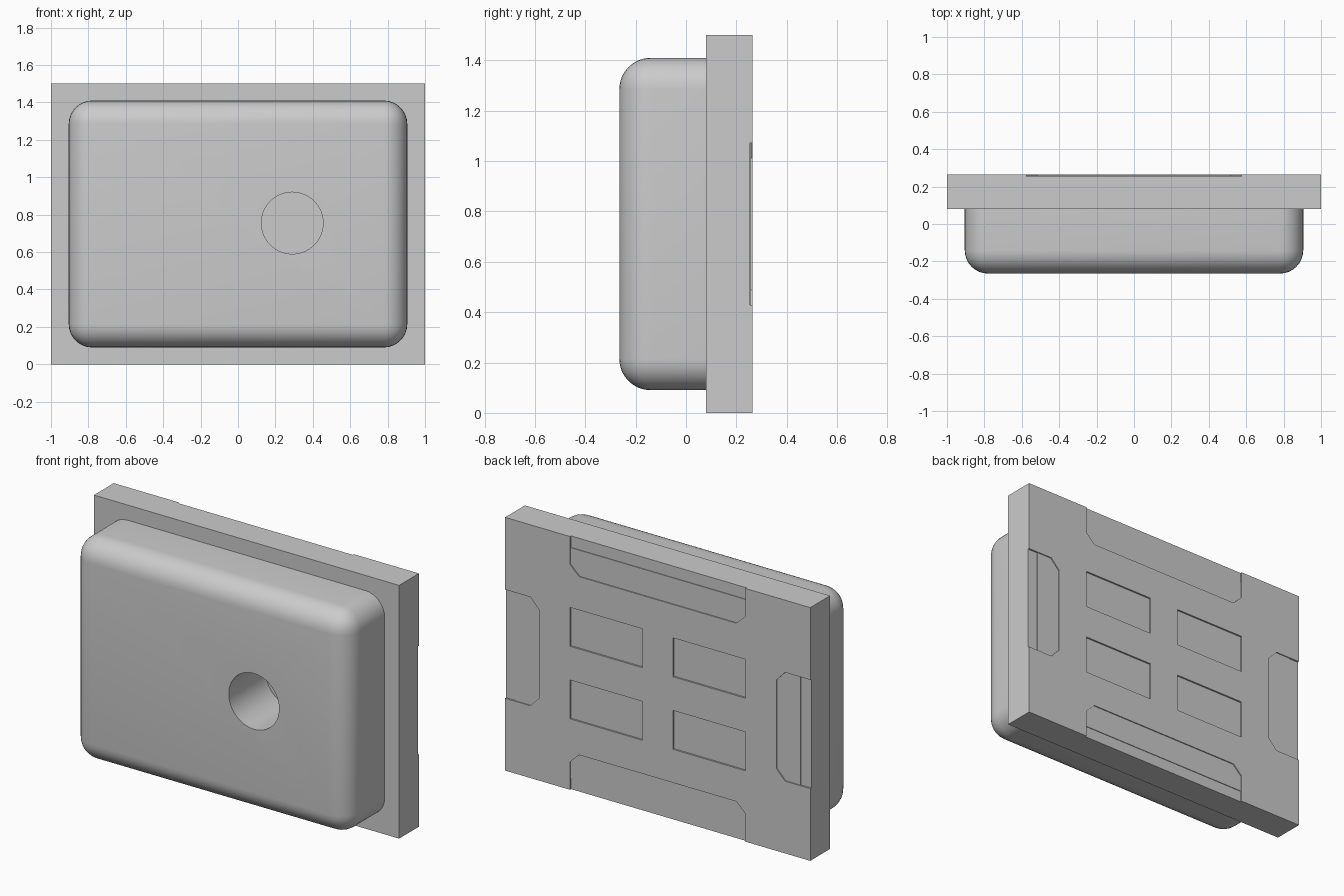
import bpy, bmesh, math
from mathutils import Vector

cube = bpy.data.objects.get("Cube")
if cube:
    bpy.data.objects.remove(cube, do_unlink=True)

HEIGHT, MID = 1.5, 0.75
FRONT, JOINT, BACK = -0.265, 0.08, 0.265
SHALLOW, DEEP = 0.006, 0.01


def finish(name, bm):
    bmesh.ops.recalc_face_normals(bm, faces=bm.faces)
    mesh = bpy.data.meshes.new(name)
    bm.to_mesh(mesh)
    bm.free()
    obj = bpy.data.objects.new(name, mesh)
    bpy.context.collection.objects.link(obj)
    return obj


def prism(name, outline, y0, y1):
    """Extrude an (x, z) outline from y0 to y1."""
    bm = bmesh.new()
    face = bm.faces.new([bm.verts.new((x, y0, z)) for x, z in outline])
    ext = bmesh.ops.extrude_face_region(bm, geom=[face])["geom"]
    verts = [v for v in ext if isinstance(v, bmesh.types.BMVert)]
    bmesh.ops.translate(bm, verts=verts, vec=Vector((0, y1 - y0, 0)))
    return finish(name, bm)


def rect(x0, x1, z0, z1):
    return [(x0, z0), (x1, z0), (x1, z1), (x0, z1)]


def cut(target, cutter):
    cutter.hide_render = True
    mod = target.modifiers.new("cut", "BOOLEAN")
    mod.operation, mod.solver, mod.object = "DIFFERENCE", "EXACT", cutter
    bpy.context.view_layer.objects.active = target
    bpy.ops.object.modifier_apply(modifier=mod.name)
    bpy.data.objects.remove(cutter, do_unlink=True)


def pocket(outline, depth):
    cut(base_plate, prism("pocket_cutter", outline, BACK - depth, BACK + 0.1))


# Base plate
base_plate = prism("base_plate", rect(-1, 1, 0, HEIGHT), JOINT, BACK)

# Four rectangular pockets in the back
for sx in (-1, 1):
    for sz in (-1, 1):
        xs = sorted((sx * 0.1, sx * 0.575))
        zs = sorted((MID + sz * 0.1, MID + sz * 0.33))
        pocket(rect(*xs, *zs), DEEP)

# Stepped, chamfered notches along the four edges of the back
def edge_notch(half_length, edge, place):
    h, c, over = half_length, half_length - 0.06, edge + 0.05
    shape = [(-h, over), (-h, edge - 0.165), (-c, edge - 0.222),
             (c, edge - 0.222), (h, edge - 0.165), (h, over)]
    pocket([place(a, b) for a, b in shape], SHALLOW)
    strip = rect(-h, h, edge - 0.068, over)
    pocket([place(a, b) for a, b in strip], DEEP)


for s in (-1, 1):
    edge_notch(0.575, MID, lambda a, b: (a, MID + s * b))
    edge_notch(0.322, 1.0, lambda a, b: (s * b, MID + a))

# Rounded cover, all edges softened except those against the plate
bm = bmesh.new()
bmesh.ops.create_cube(bm, size=1)
for v in bm.verts:
    v.co = Vector((v.co.x * 1.81, JOINT if v.co.y > 0 else FRONT,
                   MID + v.co.z * 1.32))
soft = [e for e in bm.edges if min(v.co.y for v in e.verts) < 0]
bmesh.ops.bevel(bm, geom=soft, offset=0.125, offset_type="OFFSET",
                segments=8, profile=0.5, affect="EDGES", clamp_overlap=True)
cover = finish("cover", bm)

# Round hole through the cover down to the plate
circle = [(0.29 + 0.165 * math.cos(math.tau * i / 64),
           MID + 0.005 + 0.165 * math.sin(math.tau * i / 64)) for i in range(64)]
cut(cover, prism("hole_cutter", circle, FRONT - 0.1, JOINT + 0.05))

# Smooth shading with crisp edges
bpy.ops.object.select_all(action="DESELECT")
cover.select_set(True)
bpy.context.view_layer.objects.active = cover
bpy.ops.object.shade_smooth_by_angle(angle=math.radians(30))
